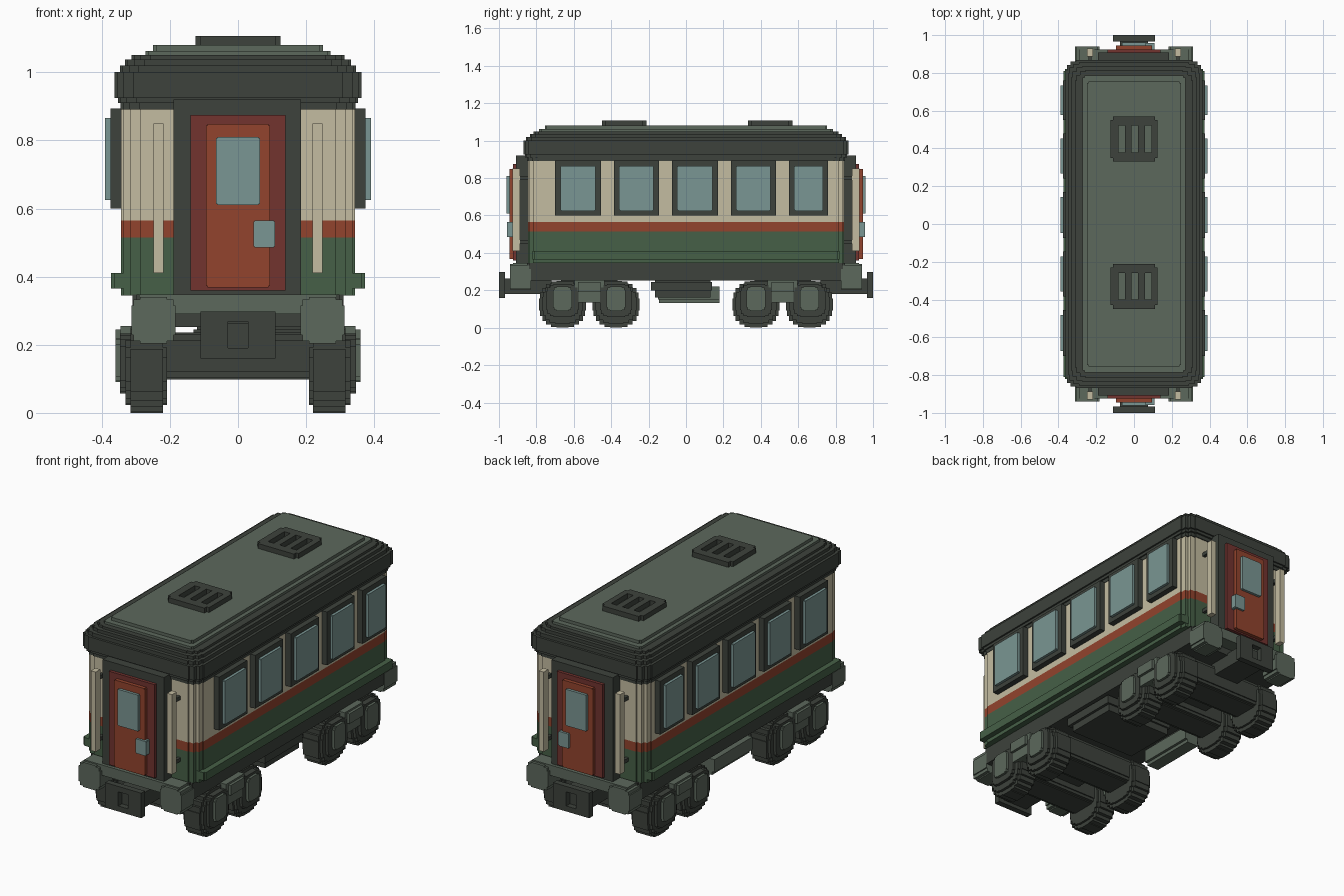
import bpy, bmesh, math

cube = bpy.data.objects.get("Cube")
if cube:
    bpy.data.objects.remove(cube, do_unlink=True)


def material(name, rgb):
    lin = [((c / 255 + 0.055) / 1.055) ** 2.4 for c in rgb] + [1.0]
    m = bpy.data.materials.new(name)
    m.use_nodes = True
    m.diffuse_color = lin
    bsdf = next(n for n in m.node_tree.nodes if n.type == 'BSDF_PRINCIPLED')
    bsdf.inputs["Base Color"].default_value = lin
    bsdf.inputs["Roughness"].default_value = 0.8
    return m


DARK = material("charcoal", (61, 66, 60))
GREY = material("grey green", (92, 104, 92))
GREEN = material("coach green", (70, 96, 71))
RED = material("brick red", (146, 67, 45))
MAROON = material("maroon", (114, 51, 47))
CREAM = material("cream", (196, 188, 161))
GLASS = material("pale blue glass", (122, 150, 147))


def finish(name, bm, mat):
    bmesh.ops.recalc_face_normals(bm, faces=bm.faces)
    mesh = bpy.data.meshes.new(name)
    bm.to_mesh(mesh)
    bm.free()
    mesh.materials.append(mat)
    ob = bpy.data.objects.new(name, mesh)
    bpy.context.scene.collection.objects.link(ob)
    return ob


def box(name, x, y, z, mat):
    """Box from (low, high) ranges."""
    bm = bmesh.new()
    bmesh.ops.create_cube(bm, size=1)
    for v in bm.verts:
        for i, (a, b) in enumerate((x, y, z)):
            v.co[i] = (a + b) / 2 + v.co[i] * (b - a)
    return finish(name, bm, mat)


def stepped(name, axis, hu, hv, r, n, lo, hi, mat, u0=0.0, v0=0.0):
    """Prism along an axis whose outline has stair-stepped round corners."""
    quad = []
    for i in range(n):
        t, s = math.pi / 2 * i / n, math.pi / 2 * (i + 1) / n
        u = hu - r + r * math.cos(t)
        quad += [(u, hv - r + r * math.sin(t)), (u, hv - r + r * math.sin(s))]
    half = quad + [(-u, v) for u, v in reversed(quad)]
    outline = []
    for u, v in half + [(-u, -v) for u, v in half]:
        if not outline or math.dist((u, v), outline[-1]) > 1e-5:
            outline.append((u, v))
    if math.dist(outline[0], outline[-1]) < 1e-5:
        outline.pop()

    def place(u, v, w):
        u, v = u + u0, v + v0
        return {'z': (u, v, w), 'x': (w, u, v), 'y': (u, w, v)}[axis]

    bm = bmesh.new()
    face = bm.faces.new([bm.verts.new(place(u, v, lo)) for u, v in outline])
    ext = bmesh.ops.extrude_face_region(bm, geom=[face])
    k = 'xyz'.index(axis)
    for v in ext['geom']:
        if isinstance(v, bmesh.types.BMVert):
            v.co[k] = hi
    return finish(name, bm, mat)


def rng(sign, a, b):
    return tuple(sorted((sign * a, sign * b)))


# Body bands, sill ledge and underframe
for name, z0, z1, mat in (("body_lower", 0.345, 0.515, GREEN),
                          ("body_stripe", 0.515, 0.565, RED),
                          ("body_upper", 0.565, 0.90, CREAM)):
    stepped(name, 'z', 0.343, 0.845, 0.09, 4, z0, z1, mat)
stepped("sill_ledge", 'z', 0.373, 0.82, 0.03, 2, 0.365, 0.41, GREEN)
stepped("underframe", 'z', 0.31, 0.85, 0.04, 2, 0.252, 0.347, DARK)

# Roof built from stepped layers
for i, (hx, hy, z0, z1) in enumerate((
        (0.345, 0.85, 0.89, 0.91), (0.353, 0.86, 0.91, 0.925), (0.362, 0.868, 0.925, 1.0),
        (0.347, 0.855, 1.0, 1.02), (0.332, 0.835, 1.02, 1.037), (0.312, 0.815, 1.037, 1.05))):
    stepped(f"roof_layer_{i + 1}", 'z', hx, hy, 0.09, 4, z0, z1, DARK)
stepped("roof_panel_lower", 'z', 0.272, 0.785, 0.03, 2, 1.045, 1.063, GREY)
stepped("roof_panel_upper", 'z', 0.25, 0.755, 0.03, 2, 1.06, 1.08, GREY)

# Slatted roof hatches
for i, yc in enumerate((-0.33, 0.45)):
    for s in (-1, 1):
        box(f"hatch_{i + 1}_rail", (-0.11, 0.11), rng(1, yc + s * 0.095 - 0.024, yc + s * 0.095 + 0.024),
            (1.075, 1.107), DARK)
    for a, b in ((-0.125, -0.082), (-0.047, -0.012), (0.022, 0.057), (0.092, 0.125)):
        box(f"hatch_{i + 1}_bar", (a, b), (yc - 0.1, yc + 0.1), (1.075, 1.107), DARK)

# Side windows on both sides
frames = ((-0.70, -0.455), (-0.385, -0.145), (-0.075, 0.17), (0.24, 0.48), (0.55, 0.76))
for s in (-1, 1):
    side = "left" if s > 0 else "right"
    for i, (a, b) in enumerate(frames):
        box(f"window_frame_{side}_{i + 1}", rng(s, 0.33, 0.375), (a, b), (0.60, 0.893), DARK)
        stepped(f"window_glass_{side}_{i + 1}", 'x', (b - a) / 2 - 0.028, 0.12, 0.012, 2,
                *rng(s, 0.36, 0.39), GLASS, (a + b) / 2, 0.745)

# Ends: door, hand rails, buffers, coupler
for e in (-1, 1):
    end = "front" if e < 0 else "back"
    box(f"door_surround_{end}", (-0.19, 0.185), rng(e, 0.83, 0.908), (0.345, 0.92), DARK)
    box(f"door_frame_{end}", (-0.14, 0.14), rng(e, 0.9, 0.925), (0.36, 0.875), MAROON)
    stepped(f"door_{end}", 'y', 0.094, 0.24, 0.015, 2, *rng(e, 0.91, 0.945), RED, 0, 0.608)
    stepped(f"door_glass_{end}", 'y', 0.064, 0.1, 0.012, 2, *rng(e, 0.93, 0.96), GLASS, 0, 0.71)
    stepped(f"door_handle_{end}", 'y', 0.032, 0.04, 0.012, 2, *rng(e, 0.91, 0.957), GLASS,
            0.077, 0.525)
    box(f"end_beam_{end}", (-0.29, 0.29), rng(e, 0.83, 0.925), (0.29, 0.347), GREY)
    for s in (-1, 1):
        side = "left" if s > 0 else "right"
        box(f"hand_rail_{end}_{side}", rng(s, 0.218, 0.248), rng(e, 0.888, 0.928), (0.41, 0.85), CREAM)
        for z in (0.45, 0.79):
            box(f"rail_mount_{end}_{side}", rng(s, 0.224, 0.242), rng(e, 0.83, 0.89), (z, z + 0.02), DARK)
        stepped(f"buffer_{end}_{side}", 'y', 0.065, 0.068, 0.05, 3, *rng(e, 0.83, 0.94), GREY,
                s * 0.248, 0.272)
        box(f"coupler_side_{end}_{side}", rng(s, 0.03, 0.11), rng(e, 0.967, 1.0), (0.16, 0.298), DARK)
    for z in ((0.16, 0.19), (0.268, 0.298)):
        box(f"coupler_bar_{end}", (-0.03, 0.03), rng(e, 0.967, 1.0), z, DARK)
    box(f"coupler_arm_{end}", (-0.075, 0.075), rng(e, 0.72, 0.968), (0.18, 0.262), DARK)

# Bogies: wheels, hubs, cross beams
for e in (-1, 1):
    end = "front" if e < 0 else "back"
    yc = e * 0.517
    box(f"bogie_pivot_{end}", (-0.1, 0.1), (yc - 0.15, yc + 0.15), (0.15, 0.26), DARK)
    for d in (-1, 1):
        y = yc + d * 0.143
        stepped(f"cross_beam_{end}", 'x', 0.09, 0.069, 0.045, 3, -0.23, 0.23, DARK, y, 0.167)
        for s in (-1, 1):
            stepped(f"wheel_{end}", 'x', 0.125, 0.125, 0.125, 6, *rng(s, 0.22, 0.315), DARK, y, 0.125)
            stepped(f"wheel_flange_{end}", 'x', 0.11, 0.105, 0.1, 5, *rng(s, 0.208, 0.33), DARK, y, 0.128)
            stepped(f"wheel_cover_{end}", 'x', 0.085, 0.088, 0.06, 4, *rng(s, 0.3, 0.346), DARK, y, 0.145)
            stepped(f"axle_box_{end}", 'x', 0.05, 0.065, 0.035, 3, *rng(s, 0.33, 0.36), GREY, y, 0.155)
    for s in (-1, 1):
        box(f"bogie_side_beam_{end}", rng(s, 0.24, 0.345), (yc - 0.08, yc + 0.08), (0.135, 0.255), GREY)
        box(f"bogie_side_plate_{end}", rng(s, 0.33, 0.36), (yc - 0.06, yc + 0.06), (0.19, 0.245), GREY)

# Equipment under the floor
box("equipment_case", (-0.12, 0.28), (-0.165, 0.13), (0.162, 0.26), DARK)
box("equipment_case_rim", (-0.13, 0.295), (-0.188, 0.14), (0.2, 0.245), DARK)
box("side_tank", (-0.3, -0.2), (-0.15, 0.18), (0.15, 0.22), GREY)
box("side_tank_base", (-0.285, -0.215), (-0.145, 0.18), (0.132, 0.15), GREY)
box("side_tank_hanger", (-0.27, -0.23), (-0.1, 0.12), (0.21, 0.26), DARK)
